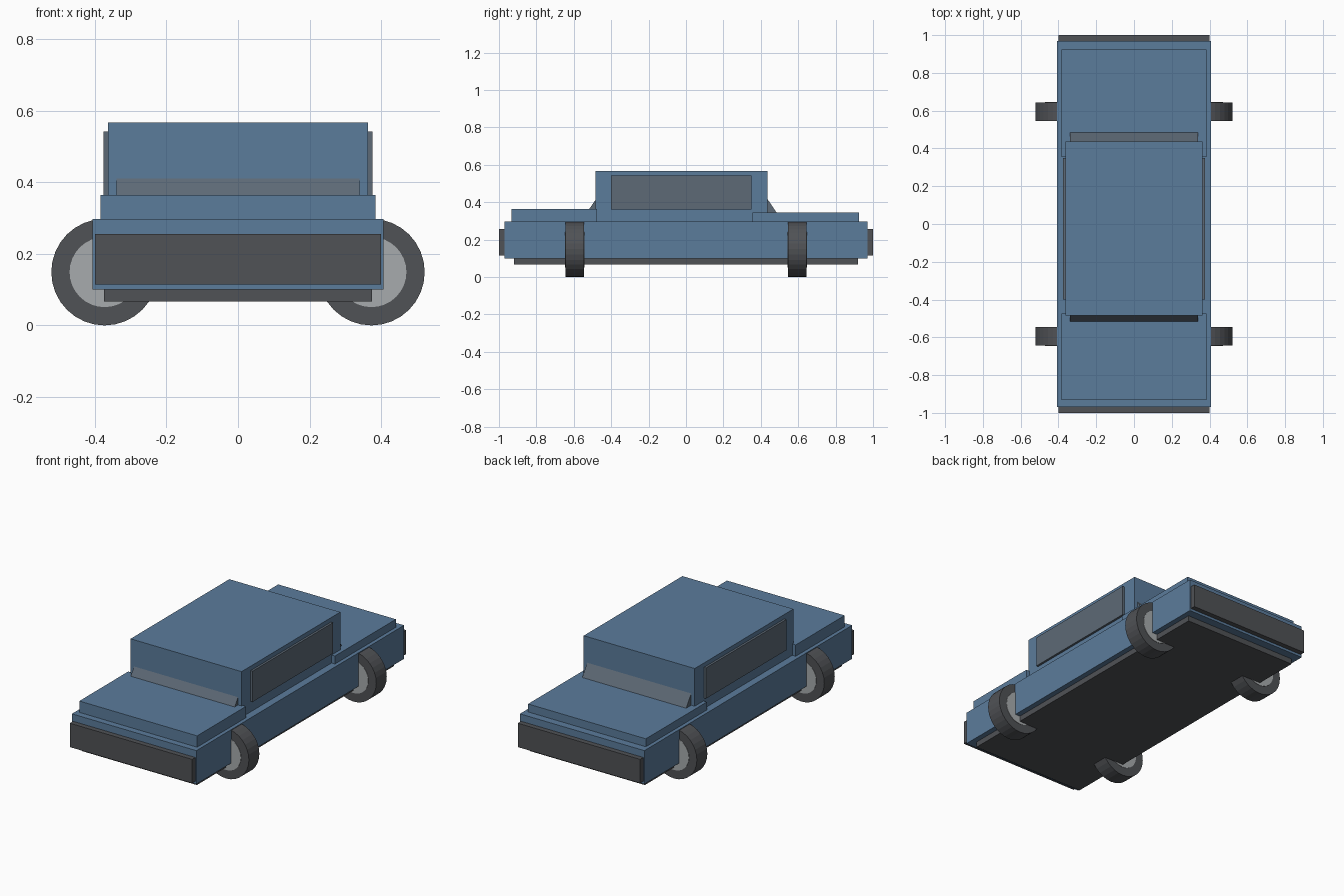
import bpy, bmesh, math
from mathutils import Matrix

cube = bpy.data.objects.get("Cube")
if cube:
    bpy.data.objects.remove(cube, do_unlink=True)


def make_material(name, rgb):
    mat = bpy.data.materials.new(name)
    mat.use_nodes = True
    mat.diffuse_color = (*rgb, 1)
    mat.node_tree.nodes["Principled BSDF"].inputs["Base Color"].default_value = (*rgb, 1)
    return mat


blue = make_material("body blue", (0.105, 0.20, 0.33))
dark = make_material("dark rubber", (0.08, 0.084, 0.092))
glass = make_material("grey glass", (0.11, 0.142, 0.18))
metal = make_material("light metal", (0.39, 0.41, 0.42))


def finish(name, bm, mat):
    bmesh.ops.recalc_face_normals(bm, faces=bm.faces)
    mesh = bpy.data.meshes.new(name)
    bm.to_mesh(mesh)
    bm.free()
    mesh.materials.append(mat)
    obj = bpy.data.objects.new(name, mesh)
    bpy.context.collection.objects.link(obj)
    return obj


def prism(name, profile, x0, x1, mat):
    """Extrude a (y, z) profile along x."""
    bm = bmesh.new()
    face = bm.faces.new([bm.verts.new((x0, y, z)) for y, z in profile])
    out = bmesh.ops.extrude_face_region(bm, geom=[face])
    verts = [v for v in out["geom"] if isinstance(v, bmesh.types.BMVert)]
    bmesh.ops.translate(bm, verts=verts, vec=(x1 - x0, 0, 0))
    return finish(name, bm, mat)


def box(name, half_x, y0, y1, z0, z1, mat):
    return prism(name, [(y0, z0), (y1, z0), (y1, z1), (y0, z1)], -half_x, half_x, mat)


def disc(name, x, y, z, radius, width, mat):
    """Cylinder with its axis along y."""
    bm = bmesh.new()
    place = Matrix.Translation((x, y, z)) @ Matrix.Rotation(math.pi / 2, 4, "X")
    bmesh.ops.create_cone(bm, cap_ends=True, segments=32, radius1=radius,
                          radius2=radius, depth=width, matrix=place)
    return finish(name, bm, mat)


# Body
box("chassis", 0.375, -0.92, 0.92, 0.067, 0.102, dark)
box("lower_body", 0.407, -0.97, 0.97, 0.1, 0.298, blue)
box("hood", 0.385, -0.932, -0.475, 0.29, 0.365, blue)
box("trunk", 0.385, 0.355, 0.925, 0.29, 0.345, blue)
box("cabin", 0.363, -0.485, 0.437, 0.29, 0.568, blue)

# Bumpers
box("front_bumper", 0.4, -1.0, -0.965, 0.115, 0.256, dark)
box("rear_bumper", 0.4, 0.965, 1.0, 0.115, 0.256, dark)

# Windows
prism("windshield", [(-0.52, 0.36), (-0.48, 0.36), (-0.48, 0.418)], -0.34, 0.34, glass)
prism("rear_window", [(0.487, 0.34), (0.43, 0.34), (0.43, 0.425)], -0.34, 0.34, glass)
window = [(-0.4, 0.36), (0.35, 0.36), (0.35, 0.542), (-0.4, 0.542)]
for side, s in (("left", 1), ("right", -1)):
    prism(side + "_window", window, s * 0.36, s * 0.376, glass)

# Wheels
for end, y in (("front", -0.595), ("rear", 0.595)):
    for side, x in (("left", 0.373), ("right", -0.373)):
        disc(f"{end}_{side}_tyre", x, y, 0.149, 0.149, 0.098, dark)
        disc(f"{end}_{side}_hub", x, y, 0.149, 0.098, 0.102, metal)
